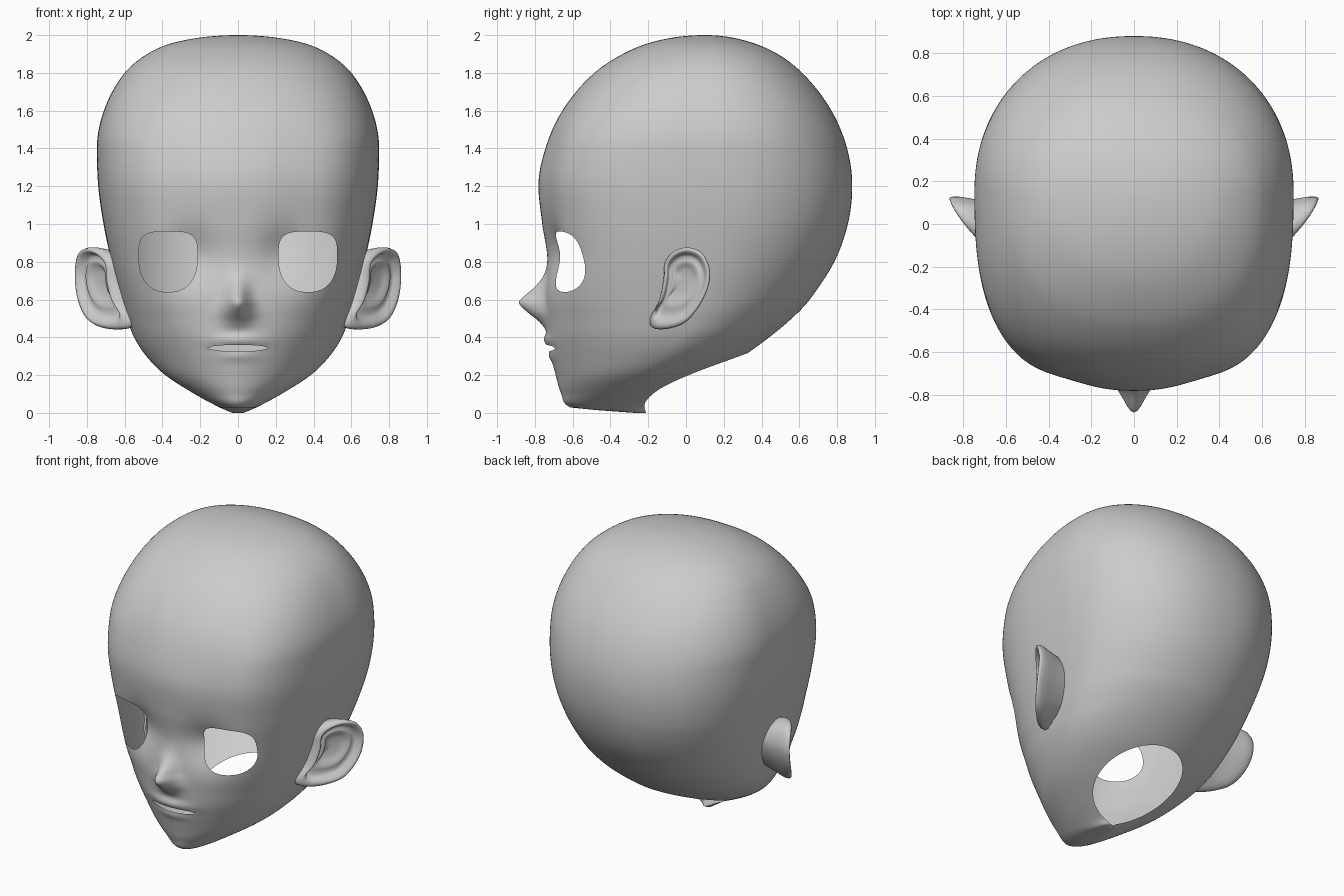
import bpy, bmesh, math
from mathutils import Vector
from mathutils.bvhtree import BVHTree

if "Cube" in bpy.data.objects:
    bpy.data.objects.remove(bpy.data.objects["Cube"])

# Horizontal sections: z, half width, front y, back y, widest y, front squareness
SECTIONS = [
    (0.00, 0.03, -0.27, -0.21, -0.24, 2.0),
    (0.03, 0.10, -0.615, -0.19, -0.42, 1.9),
    (0.10, 0.23, -0.66, -0.07, -0.36, 1.85),
    (0.20, 0.385, -0.69, 0.12, -0.25, 1.85),
    (0.30, 0.485, -0.715, 0.30, -0.12, 1.95),
    (0.40, 0.55, -0.735, 0.44, -0.03, 2.1),
    (0.50, 0.588, -0.74, 0.56, 0.03, 2.3),
    (0.60, 0.618, -0.745, 0.655, 0.07, 2.5),
    (0.80, 0.67, -0.735, 0.785, 0.11, 2.75),
    (1.00, 0.712, -0.762, 0.857, 0.14, 2.8),
    (1.20, 0.74, -0.782, 0.88, 0.15, 2.8),
    (1.40, 0.747, -0.745, 0.853, 0.15, 2.8),
    (1.60, 0.71, -0.655, 0.77, 0.14, 2.65),
    (1.80, 0.60, -0.485, 0.615, 0.12, 2.4),
    (1.90, 0.48, -0.335, 0.485, 0.11, 2.25),
    (1.96, 0.34, -0.19, 0.35, 0.10, 2.1),
    (2.00, 0.004, 0.096, 0.104, 0.10, 2.0),
]


def hermite(rows, u):
    """Smooth interpolation of rows keyed by their first value."""
    n = len(rows)
    i = max(k for k in range(n - 1) if rows[k][0] <= u + 1e-9)
    h = rows[i + 1][0] - rows[i][0]
    t = (u - rows[i][0]) / h

    def slope(k, c):
        a, b = rows[max(k - 1, 0)], rows[min(k + 1, n - 1)]
        m = (b[c] - a[c]) / (b[0] - a[0])
        lim = [3 * (rows[j + 1][c] - rows[j][c]) / (rows[j + 1][0] - rows[j][0])
               for j in (k - 1, k) if 0 <= j < n - 1]
        if min(lim) * max(lim) <= 0:
            return 0.0
        return math.copysign(min(abs(m), *(abs(v) for v in lim)), m)

    out = []
    for c in range(1, len(rows[0])):
        p, q, a, b = rows[i][c], rows[i + 1][c], slope(i, c) * h, slope(i + 1, c) * h
        out.append((2*t**3 - 3*t*t + 1) * p + (t**3 - 2*t*t + t) * a
                   + (3*t*t - 2*t**3) * q + (t**3 - t*t) * b)
    return out


NOSE = [(0.0, 0), (0.42, 0), (0.48, 0.035), (0.54, 0.105), (0.585, 0.14), (0.62, 0.11),
        (0.67, 0.055), (0.74, 0.012), (0.85, 0.0), (2.0, 0)]


def bump(x, z, cx, cz, sx, sz):
    return math.exp(-((abs(x) - cx) / sx) ** 2 - ((z - cz) / sz) ** 2)


def face_relief(x, z):
    """Forward push of the nose and lips, minus the eye sockets and brow slope."""
    width = 0.055 + 0.025 * max(0, min(1, (0.62 - z) / 0.1))
    d = hermite(NOSE, z)[0] * math.exp(-(x / width) ** 2)
    d += 0.02 * bump(x, z, 0, 0.385, 0.13, 0.03) + 0.01 * bump(x, z, 0, 0.30, 0.10, 0.025)
    d -= 0.05 * bump(x, z, 0.25, 0.84, 0.13, 0.14)
    d -= 0.026 * bump(x, z, 0.32, 1.15, 0.17, 0.45)
    return d


# Openings: value below 1 is inside; each has a centre and two in-plane axes
def eye_value(a, b):
    n, h = (3.6, 0.13) if b > 0 else (2.4, 0.19)
    return (abs(a / 0.155) ** n + abs(b / h) ** n) ** (1 / n)


def mouth_value(a, b):
    return math.sqrt((a / 0.165) ** 2 + (b / 0.017) ** 2)


def neck_value(a, b):
    return math.sqrt((a / 0.27) ** 2 + (b / 0.31) ** 2)


X, Z = Vector((1, 0, 0)), Vector((0, 0, 1))
HOLES = [
    (Vector((0.37, 0, 0.83)), X, Z, eye_value, lambda p: p.y < -0.3),
    (Vector((-0.37, 0, 0.83)), X, Z, eye_value, lambda p: p.y < -0.3),
    (Vector((0, 0, 0.343)), X, Z, mouth_value, lambda p: p.y < -0.4),
    (Vector((0, 0.055, 0.16)), X, Vector((0, 0.891, 0.454)), neck_value,
     lambda p: p.z < 0.6 and p.y > -0.4),
]


def finish(bm, name):
    bmesh.ops.recalc_face_normals(bm, faces=bm.faces)
    mesh = bpy.data.meshes.new(name)
    bm.to_mesh(mesh)
    bm.free()
    mesh.shade_smooth()
    ob = bpy.data.objects.new(name, mesh)
    bpy.context.collection.objects.link(ob)
    return ob


def bridge(bm, rings):
    for r, s in zip(rings, rings[1:]):
        for i in range(len(r)):
            j = (i + 1) % len(r)
            bm.faces.new((r[i], r[j], s[j], s[i]))


# Head shell
bm = bmesh.new()
rows = [(math.asin(r[0] / 2),) + r[1:] for r in SECTIONS]
NZ, NA = 220, 240
rings = []
for k in range(NZ + 1):
    u = math.pi / 2 * k / NZ
    z = 2 * math.sin(u)
    w, yf, yb, yc, nf = hermite(rows, min(u, rows[-1][0]))
    back = 2.0 + 0.17 * max(0, min(1, (z - 0.5) / 0.5))
    ring = []
    for i in range(NA):
        a = 2 * math.pi * i / NA
        c, s = math.cos(a), math.sin(a)
        b, n = (yb - yc, back) if s > 0 else (yc - yf, nf)
        r = (abs(c) ** n + abs(s) ** n) ** (-1 / n)
        x, y = r * c * w, yc + r * s * b
        if s < 0:
            y -= face_relief(x, z) * min(1, -s * 1.5)
        ring.append(bm.verts.new((x, y, z)))
    rings.append(ring)
bridge(bm, rings)
bm.faces.new(rings[0])
bm.faces.new(rings[-1])
surface = BVHTree.FromBMesh(bm)

# Eye, mouth and neck openings, with their borders pulled onto a clean outline
for centre, ax, bx, value, near in HOLES:
    def coords(p):
        return (p - centre).dot(ax), (p - centre).dot(bx)
    gone = []
    for f in bm.faces:
        p = f.calc_center_median()
        if near(p) and value(*coords(p)) < 1:
            gone.append(f)
    dead = set(gone)
    edge = {v for f in gone for v in f.verts if any(g not in dead for g in v.link_faces)}
    view = ax.cross(bx)          # looks out of the opening
    for v in edge:
        a, b = coords(v.co)
        k = 1 / max(value(a, b), 0.2) - 1
        p = v.co + ax * (a * k) + bx * (b * k)
        hit = surface.ray_cast(p + view, -view)[0]
        v.co = hit if hit and (hit - p).length < 0.1 else p
    bmesh.ops.delete(bm, geom=gone, context='FACES')
finish(bm, "head_shell")

# Ears: outline in side view (y, z), then rings from the bowl over the rim to the back
OUTLINE = [(-.12, .70), (-.11, .80), (-.055, .86), (.02, .875), (.09, .84), (.127, .75),
           (.112, .65), (.06, .55), (-.01, .475), (-.10, .445), (-.175, .45), (-.19, .50),
           (-.145, .59)]
RINGS = [(.04, -.06), (.25, -.06), (.42, -.05), (.50, -.035), (.60, -.035), (.70, -.045),
         (.78, -.03), (.84, -.005), (.90, .004), (.96, .002), (1.0, -.015), (1.0, -.045),
         (.96, -.08), (.90, -.12), (.84, -.17), (.80, -.25)]


def closed_curve(pts, steps):
    out, n = [], len(pts)
    for i in range(n):
        p = [Vector(pts[(i + k) % n]) for k in (-1, 0, 1, 2)]
        for s in range(steps):
            t = s / steps
            out.append(p[1] + 0.5 * t * (p[2] - p[0] + t * (2*p[0] - 5*p[1] + 4*p[2] - p[3]
                       + t * (3 * (p[1] - p[2]) + p[3] - p[0]))))
    return out


for side, name in ((1, "ear_left"), (-1, "ear_right")):
    bm = bmesh.new()
    mid = Vector((-0.005, 0.71))
    rings = []
    for scale, dx in RINGS:
        ring = []
        for p in closed_curve(OUTLINE, 5):
            q = mid + (p - mid) * scale
            t = max(0, min(1, (q.x + 0.19) / 0.33))
            x = 0.60 + 0.265 * (1 - (1 - t) ** 1.5) + dx
            # the root stops just under the skin of the head
            hit = surface.ray_cast(Vector((2, q.x, q.y)), -X)[0]
            x = max(x, hit.x - 0.01)
            ring.append(bm.verts.new((side * x, q.x, q.y)))
        rings.append(ring)
    bridge(bm, rings)
    bm.faces.new(rings[0])
    finish(bm, name)
